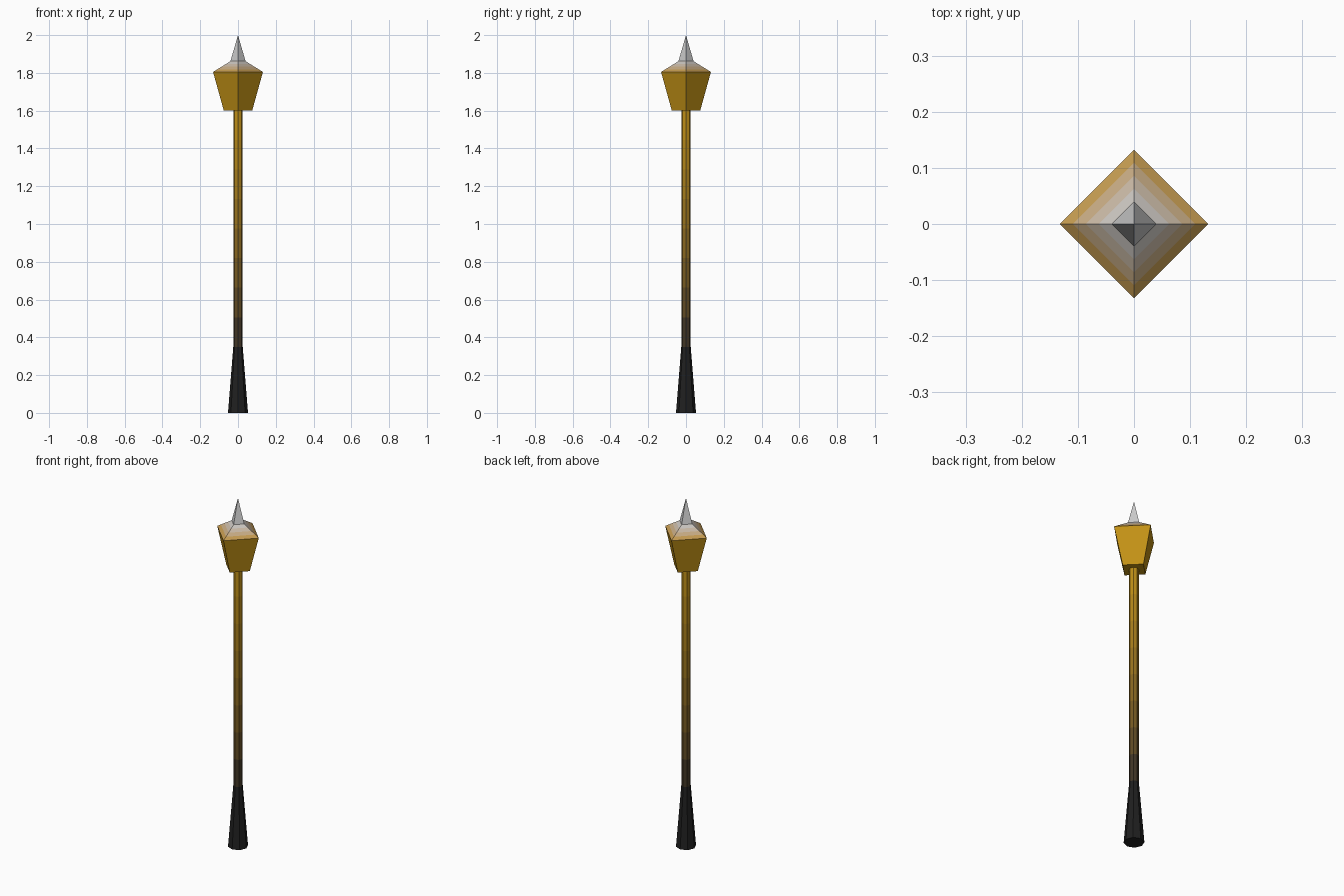
import bpy, bmesh
from math import cos, sin, tau

if "Cube" in bpy.data.objects:
    bpy.data.objects.remove(bpy.data.objects["Cube"])

BLACK = (0.008, 0.008, 0.008)
CHARCOAL = (0.02, 0.02, 0.02)
GOLD = (0.55, 0.29, 0.008)
SILVER = (0.6, 0.6, 0.6)


def lathe(name, sides, stations):
    """Faceted solid from (radius, z, colour, bands up to the next station)."""
    rows, colours = [], []
    for (r0, z0, c0, n), (r1, z1, c1, _) in zip(stations, stations[1:]):
        for i in range(n):
            t, mid = i / n, (i + 0.5) / n
            rows.append((r0 + (r1 - r0) * t, z0 + (z1 - z0) * t))
            colours.append([a + (b - a) * mid for a, b in zip(c0, c1)])
    rows.append(stations[-1][:2])

    me = bpy.data.meshes.new(name)
    for c in colours:
        mat = bpy.data.materials.new(name + "_colour")
        mat.diffuse_color = (*c, 1)
        mat.use_nodes = True
        mat.node_tree.nodes["Principled BSDF"].inputs["Base Color"].default_value = mat.diffuse_color
        me.materials.append(mat)

    bm = bmesh.new()
    rings = []
    for r, z in rows:
        count = sides if r > 0 else 1
        rings.append([bm.verts.new((r * cos(tau * k / sides), r * sin(tau * k / sides), z))
                      for k in range(count)])
    for i, (low, high) in enumerate(zip(rings, rings[1:])):
        for k in range(sides):
            j = (k + 1) % sides
            top = [high[j], high[k]] if len(high) > 1 else [high[0]]
            bm.faces.new([low[k], low[j]] + top).material_index = i
    bm.faces.new(rings[0][::-1])
    if len(rings[-1]) > 1:
        bm.faces.new(rings[-1]).material_index = len(colours) - 1
    bm.to_mesh(me)
    bm.free()
    ob = bpy.data.objects.new(name, me)
    bpy.context.collection.objects.link(ob)
    return ob


# Flared octagonal pole, fading from black to gold
lathe("pole", 8, [(0.053, 0, BLACK, 1), (0.025, 0.35, CHARCOAL, 8), (0.025, 1.6, GOLD, 1)])

# Square lantern with a sloping roof and a pointed spire
lathe("lantern", 4, [(0.075, 1.6, GOLD, 1), (0.132, 1.805, GOLD, 4),
                     (0.04, 1.862, SILVER, 1), (0, 2.0, SILVER, 1)])
